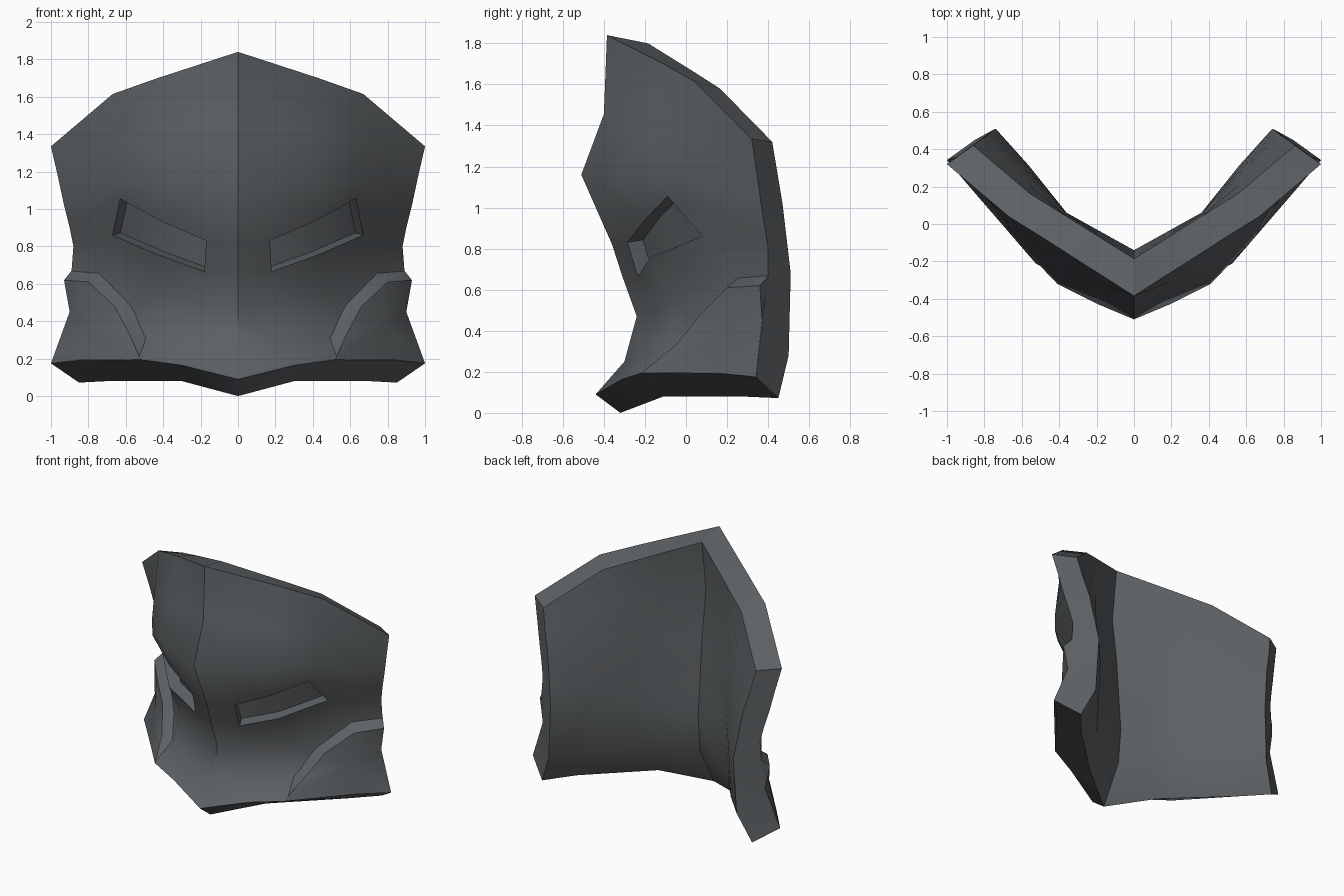
import bpy, bmesh
from mathutils import Vector

if "Cube" in bpy.data.objects:
    bpy.data.objects.remove(bpy.data.objects["Cube"])

mat = bpy.data.materials.new("dark_grey_metal")
mat.diffuse_color = (0.108, 0.118, 0.125, 1)
mat.use_nodes = True
mat.node_tree.nodes["Principled BSDF"].inputs["Base Color"].default_value = mat.diffuse_color

# Front surface, right half: rows from top to bottom, columns from centre to side
FRONT = [
    [(0, -.385, 1.84), (.20, -.257, 1.775), (.43, -.11, 1.70), (.67, .04, 1.615), (1.0, .32, 1.335)],
    [(0, -.40, 1.455), (.20, -.31, 1.44), (.43, -.20, 1.41), (.69, .025, 1.36), (.962, .345, 1.17)],
    [(0, -.51, 1.16), (.19, -.43, 1.13), (.41, -.32, 1.15), (.65, -.065, 1.16), (.93, .365, 1.02)],
    [(0, -.36, .82), (.17, -.285, .83), (.41, -.205, .935), (.63, -.09, 1.055), (.90, .385, .90)],
    [(0, -.31, .665), (.18, -.235, .665), (.44, -.17, .76), (.67, .08, .86), (.88, .40, .80)],
    [(0, -.24, .47), (.20, -.155, .49), (.44, -.05, .55), (.70, .21, .66), (.89, .40, .67)],
    [(0, -.30, .25), (.20, -.215, .26), (.46, -.09, .31), (.72, .20, .30), (.90, .372, .45)],
    [(0, -.44, .09), (.30, -.31, .165), (.52, -.215, .195), (.85, .19, .19), (1.0, .342, .175)],
]
# Back surface, key rows only (centre, middle, outer, side)
BACK = {
    0: [(0, -.185, 1.80), (.36, .04, 1.66), (.56, .165, 1.58), (.86, .42, 1.32)],
    1: [(0, -.23, 1.43), (.36, .025, 1.39), (.56, .21, 1.34), (.83, .445, 1.17)],
    2: [(0, -.185, 1.10), (.36, .05, 1.08), (.55, .25, 1.07), (.79, .47, 1.02)],
    5: [(0, -.14, .53), (.36, .06, .60), (.56, .31, .65), (.74, .51, .68)],
    6: [(0, -.165, .28), (.38, .06, .28), (.58, .31, .28), (.76, .50, .28)],
    7: [(0, -.32, 0), (.30, -.11, .08), (.70, .27, .08), (.85, .45, .072)],
}


def back_point(r, c):
    lo = max(k for k in BACK if k <= r)
    hi = min(k for k in BACK if k >= r)
    t = (r - lo) / (hi - lo) if hi > lo else 0
    row = [Vector(a).lerp(Vector(b), t) for a, b in zip(BACK[lo], BACK[hi])]
    return row[0].lerp(row[1], .5) if c == 1 else row[max(0, c - 1)]


def finish(bm, part, name):
    bmesh.ops.remove_doubles(bm, verts=bm.verts, dist=.0005)
    bmesh.ops.recalc_face_normals(bm, faces=bm.faces)
    for f in bm.faces:
        f.smooth = True
    for e in bm.edges:
        tags = {f[part] for f in e.link_faces}
        centre = all(abs(v.co.x) < .001 for v in e.verts)
        # centre crease: whole back, front down to the chin
        if len(tags) > 1 or centre and (tags == {1} or min(v.co.z for v in e.verts) > .24):
            e.smooth = False
    me = bpy.data.meshes.new(name)
    bm.to_mesh(me)
    bm.free()
    me.materials.append(mat)
    ob = bpy.data.objects.new(name, me)
    bpy.context.collection.objects.link(ob)


# Mask shell with sunken eye slots
bm = bmesh.new()
part = bm.faces.layers.int.new("part")
R, C = len(FRONT) - 1, 4
for s in (1, -1):
    def vert(p):
        return bm.verts.new((p[0] * s, p[1], p[2]))

    def face(tag, *vs):
        bm.faces.new(vs)[part] = tag

    F = [[vert(p) for p in row] for row in FRONT]
    B = [[vert(back_point(r, c)) for c in range(C + 1)] for r in range(R + 1)]
    for r in range(R):
        for c in range(C):
            if not (r == 3 and c in (1, 2)):
                face(0, F[r][c], F[r + 1][c], F[r + 1][c + 1], F[r][c + 1])
            face(1, B[r][c], B[r][c + 1], B[r + 1][c + 1], B[r + 1][c])
        face(3, F[r][C], F[r + 1][C], B[r + 1][C], B[r][C])
    for c in range(C):
        face(2, F[0][c], F[0][c + 1], B[0][c + 1], B[0][c])
        face(4, F[R][c], B[R][c], B[R][c + 1], F[R][c + 1])
    # eye slot: floor pushed inwards, walls around it
    shift = Vector((-.042, .075, .013))
    E = [[vert(Vector(FRONT[r][c]) + shift) for c in (1, 2, 3)] for r in (3, 4)]
    for c in (0, 1):
        face(5, E[0][c], E[1][c], E[1][c + 1], E[0][c + 1])
        for k in (0, 1):
            face(6 + k, F[3 + k][c + 1], F[3 + k][c + 2], E[k][c + 1], E[k][c])
    for k, c in ((0, 1), (2, 3)):
        face(8 + k, F[3][c], F[4][c], E[1][k], E[0][k])
finish(bm, part, "mask_shell")

# Raised cheek plates: outer outline and the sunk inner outline
OUTER = [(.52, -.217, .195), (.58, -.05, .33), (.66, .07, .48), (.80, .20, .61),
         (.93, .36, .62), (.90, .37, .45), (1.0, .34, .175), (.85, .165, .192)]
INNER = [(.53, -.19, .20), (.485, -.03, .33), (.57, .10, .51), (.73, .26, .665),
         (.888, .405, .672), (.86, .40, .44), (.96, .36, .18), (.83, .22, .192)]
for s, name in ((1, "right_cheek_plate"), (-1, "left_cheek_plate")):
    bm = bmesh.new()
    part = bm.faces.layers.int.new("part")
    rings = [[bm.verts.new((x * s, y, z)) for x, y, z in ring] for ring in (OUTER, INNER)]
    n = len(OUTER)
    for i in range(n):
        j = (i + 1) % n
        f = bm.faces.new((rings[0][i], rings[0][j], rings[1][j], rings[1][i]))
        f[part] = 2 if i < 4 else 3 if i < 6 else 4
    for k, ring in enumerate(rings):
        mid = bm.verts.new(sum((v.co for v in ring), Vector()) / n)
        for i in range(n):
            bm.faces.new((ring[i], ring[(i + 1) % n], mid))[part] = k
    finish(bm, part, name)
